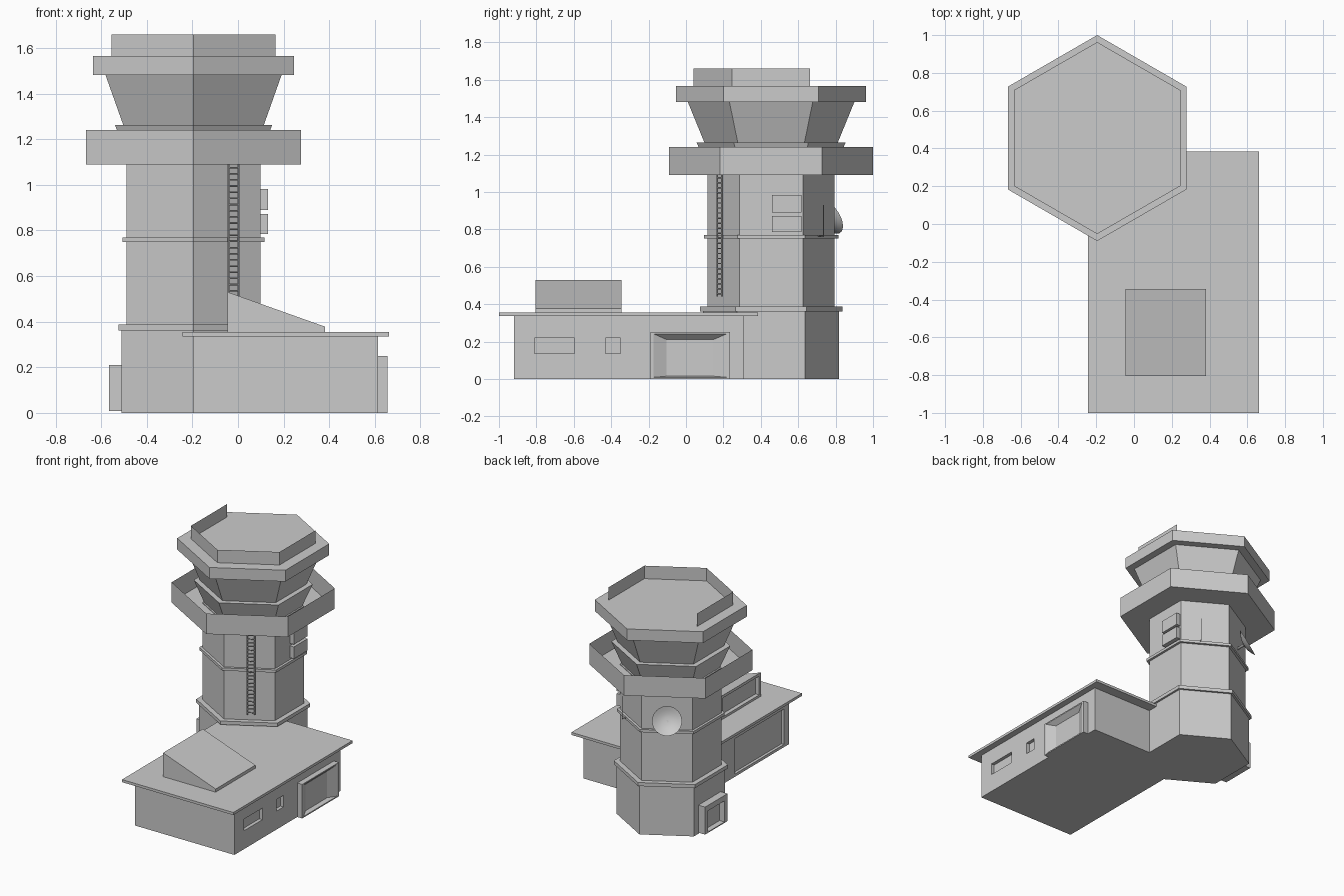
import bpy, bmesh, math
from mathutils import Vector

if "Cube" in bpy.data.objects:
    bpy.data.objects.remove(bpy.data.objects["Cube"])

CX, CY = -0.195, 0.455          # tower axis


def make(name, bm):
    bmesh.ops.recalc_face_normals(bm, faces=bm.faces)
    me = bpy.data.meshes.new(name)
    bm.to_mesh(me)
    bm.free()
    ob = bpy.data.objects.new(name, me)
    bpy.context.collection.objects.link(ob)
    return ob


def hull(name, pts):
    bm = bmesh.new()
    for p in pts:
        bm.verts.new(p)
    bmesh.ops.convex_hull(bm, input=bm.verts)
    bmesh.ops.dissolve_limit(bm, angle_limit=0.01, verts=bm.verts, edges=bm.edges)
    return make(name, bm)


def box(name, x, y, z):
    return hull(name, [(a, b, c) for a in x for b in y for c in z])


def hexagon(name, profile, caps=True, sides=range(6)):
    """Stack of hexagons (radius, z) around the tower axis, points facing front and back."""
    bm = bmesh.new()
    rings = []
    for r, z in profile:
        rings.append([bm.verts.new((CX + r * math.sin(i * math.pi / 3),
                                    CY - r * math.cos(i * math.pi / 3), z)) for i in range(6)])
    for lo, hi in zip(rings, rings[1:]):
        for i in sides:
            j = (i + 1) % 6
            bm.faces.new((lo[i], lo[j], hi[j], hi[i]))
    if caps:
        bm.faces.new(rings[0][::-1])
        bm.faces.new(rings[-1])
    loose = [v for v in bm.verts if not v.link_faces]
    bmesh.ops.delete(bm, geom=loose, context='VERTS')
    return make(name, bm)


def cut(ob, cutter):
    m = ob.modifiers.new("recess", 'BOOLEAN')
    m.operation, m.object, m.solver = 'DIFFERENCE', cutter, 'EXACT'
    bpy.context.view_layer.objects.active = ob
    bpy.ops.object.modifier_apply(modifier=m.name)
    bpy.data.objects.remove(cutter)


def add_rod(bm, a, b, r, n=6):
    a, b = Vector(a), Vector(b)
    mat = (b - a).to_track_quat('Z', 'Y').to_matrix().to_4x4()
    mat.translation = (a + b) / 2
    bmesh.ops.create_cone(bm, cap_ends=True, segments=n, radius1=r, radius2=r,
                          depth=(b - a).length, matrix=mat)


# Tower shaft with string courses
hexagon("tower_base", [(0.364, 0), (0.364, 0.365)])
hexagon("base_ledge", [(0.381, 0.362), (0.381, 0.388)])
hexagon("tower_shaft", [(0.34, 0.38), (0.34, 1.10)])
hexagon("shaft_band", [(0.36, 0.75), (0.36, 0.77)])

# Gallery tray, cab and roof
hexagon("gallery_floor", [(0.545, 1.09), (0.545, 1.095)])
hexagon("gallery_parapet", [(0.545, 1.095), (0.545, 1.24)], caps=False)
hexagon("cab_sill", [(0.325, 1.095), (0.398, 1.263), (0.355, 1.263)])
hexagon("cab_windows", [(0.355, 1.26), (0.447, 1.485)])
hexagon("cab_roof", [(0.508, 1.482), (0.508, 1.565)])
hexagon("roof_screen", [(0.416, 1.565), (0.416, 1.66)], caps=False, sides=(0, 1, 4, 5))

# Annex building with recessed windows and a wide left opening
annex = box("annex_walls", (-0.195, 0.615), (-0.92, 0.31), (0, 0.34))
for y in ((-0.81, -0.595), (-0.43, -0.35)):
    cut(annex, box("cutter", (0.59, 0.7), y, (0.135, 0.22)))
cut(annex, box("cutter", (-0.3, -0.175), (-0.86, -0.29), (0.02, 0.28)))
box("annex_roof", (-0.243, 0.662), (-1.0, 0.385), (0.336, 0.355))

# Entrance surround with splayed recess
entrance = box("entrance_surround", (0.60, 0.655), (-0.19, 0.235), (0, 0.25))
cut(entrance, hull("cutter", [(0.66, y, z) for y in (-0.184, 0.229) for z in (0.008, 0.246)] +
                   [(0.622, y, z) for y in (-0.103, 0.145) for z in (0.015, 0.21)]))

# Sloped roof light with recessed glazing on its tall side
light = hull("roof_light", [(x, y, z) for y in (-0.805, -0.345)
                            for x, z in ((-0.045, 0.35), (-0.045, 0.53), (0.382, 0.378), (0.382, 0.35))])
cut(light, box("cutter", (-0.1, -0.015), (-0.785, -0.365), (0.372, 0.51)))

# Tower door porch
porch = box("tower_porch", (-0.565, -0.50), (0.325, 0.585), (0.008, 0.21))
cut(porch, box("cutter", (-0.6, -0.525), (0.36, 0.55), (0.015, 0.17)))

# Equipment boxes on the right face
for i, z in enumerate(((0.785, 0.872), (0.89, 0.983))):
    box(f"equipment_box_{i + 1}", (0.09, 0.132), (0.46, 0.618), z)

# Ladder on the front right face
bm = bmesh.new()
mid, side = Vector((-0.02, 0.18, 0)), Vector((0.866, 0.5, 0)) * 0.026
for s in (-1, 1):
    add_rod(bm, mid + s * side + Vector((0, 0, 0.44)), mid + s * side + Vector((0, 0, 1.09)), 0.005)
for k in range(24):
    up = Vector((0, 0, 0.455 + k * 0.027))
    add_rod(bm, mid - side + up, mid + side + up, 0.0035)
make("ladder", bm)

# Whip aerial on a short arm
bm = bmesh.new()
add_rod(bm, (-0.03, 0.67, 0.765), (0.005, 0.735, 0.765), 0.003)
add_rod(bm, (0.005, 0.735, 0.76), (0.005, 0.735, 0.93), 0.002)
make("whip_aerial", bm)

# Dish on the back left face
aim = Vector((-0.5, 0.7, 0.45)).normalized()
bm = bmesh.new()
rings, n = [], 24
for k in range(1, 5):
    r = 0.1 * k / 4
    rings.append([bm.verts.new((r * math.cos(2 * math.pi * i / n), r * math.sin(2 * math.pi * i / n),
                                3.2 * r * r - 0.032)) for i in range(n)])
bm.faces.new(rings[0])
for lo, hi in zip(rings, rings[1:]):
    for i in range(n):
        bm.faces.new((lo[i], lo[(i + 1) % n], hi[(i + 1) % n], hi[i]))
dish = make("dish", bm)
dish.rotation_mode = 'QUATERNION'
dish.rotation_quaternion = aim.to_track_quat('Z', 'Y')
dish.location = (-0.385, 0.77, 0.865)
for p in dish.data.polygons:
    p.use_smooth = True
bm = bmesh.new()
add_rod(bm, (-0.345, 0.69, 0.83), Vector(dish.location) - aim * 0.03, 0.01, 8)
make("dish_mount", bm)
